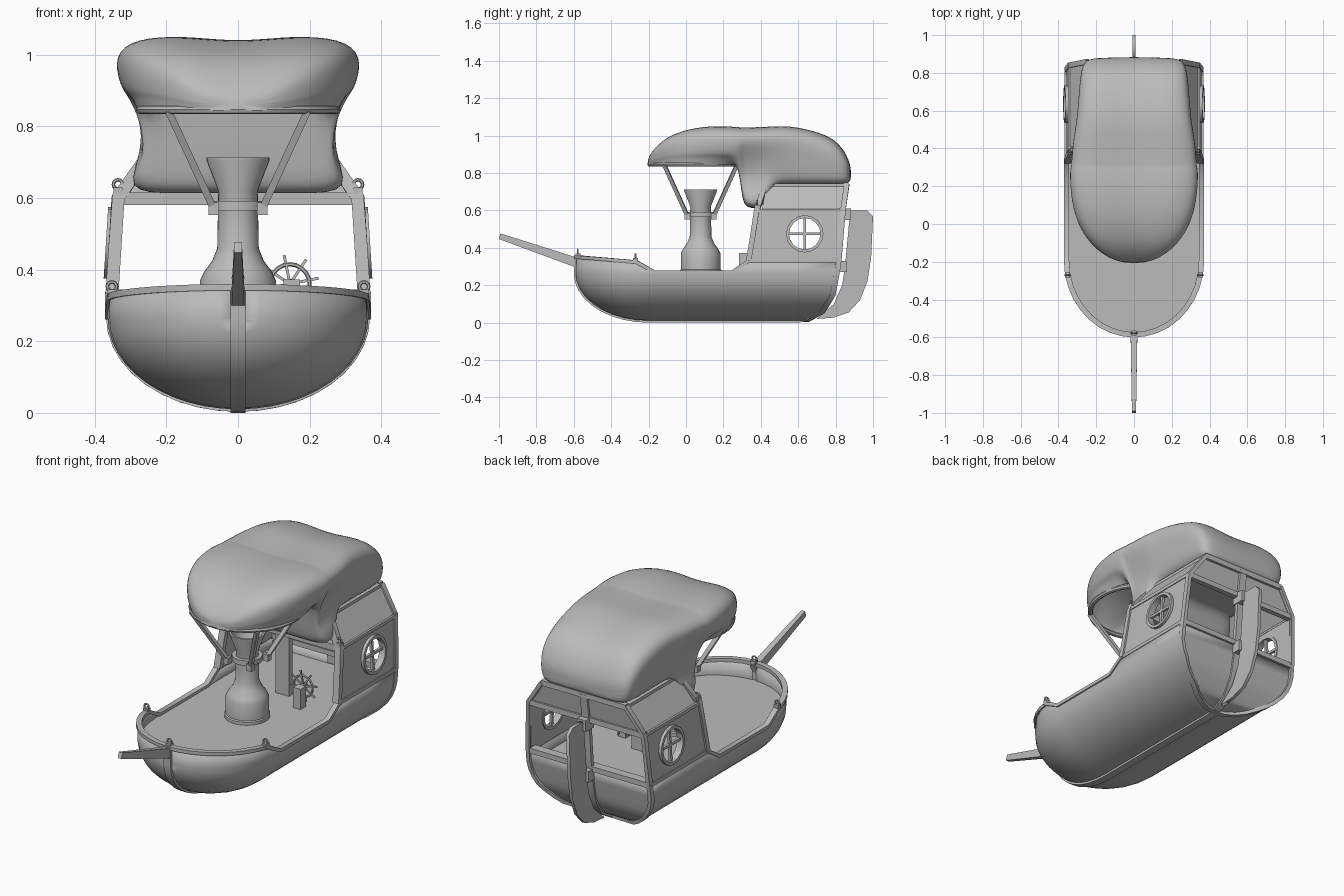
import bpy, bmesh
from math import sin, cos, pi, radians
from mathutils import Vector

if "Cube" in bpy.data.objects:
    bpy.data.objects.remove(bpy.data.objects["Cube"])

grey = bpy.data.materials.new("plain grey")
grey.use_nodes = True
grey.diffuse_color = (0.5, 0.5, 0.5, 1)
grey.node_tree.nodes["Principled BSDF"].inputs["Base Color"].default_value = (0.5, 0.5, 0.5, 1)


def finish(name, bm, smooth=True):
    bmesh.ops.remove_doubles(bm, verts=bm.verts, dist=0.0005)
    bmesh.ops.recalc_face_normals(bm, faces=bm.faces)
    me = bpy.data.meshes.new(name)
    bm.to_mesh(me)
    bm.free()
    me.materials.clear()
    me.materials.append(grey)
    ob = bpy.data.objects.new(name, me)
    bpy.context.scene.collection.objects.link(ob)
    if smooth:
        bpy.ops.object.select_all(action="DESELECT")
        ob.select_set(True)
        bpy.context.view_layer.objects.active = ob
        bpy.ops.object.shade_smooth_by_angle(angle=radians(35))
    return ob


def interp(table, t):
    if t <= table[0][0]:
        return table[0][1]
    for (a, va), (b, vb) in zip(table, table[1:]):
        if t <= b:
            return va + (vb - va) * (t - a) / (b - a)
    return table[-1][1]


def loft(rows, closed=False):
    bm = bmesh.new()
    grid = [[bm.verts.new(p) for p in r] for r in rows]
    n = len(rows[0])
    for r, q in zip(grid, grid[1:]):
        for k in range(n if closed else n - 1):
            bm.faces.new((r[k], r[(k + 1) % n], q[(k + 1) % n], q[k]))
    return bm, grid


def sweep(name, pts, w, h, axis, taper=1.0):
    """Rectangular bar along a path; h is the half size along axis, w across it."""
    pts = [Vector(p) for p in pts]
    axis = Vector(axis)
    rows = []
    for i, p in enumerate(pts):
        t = (pts[min(i + 1, len(pts) - 1)] - pts[max(i - 1, 0)]).normalized()
        s = axis.cross(t).normalized()
        u = t.cross(s)
        f = 1 + (taper - 1) * i / (len(pts) - 1)
        rows.append([p + s * w * f * a + u * h * f * b for a, b in ((1, 1), (-1, 1), (-1, -1), (1, -1))])
    bm, grid = loft(rows, True)
    bm.faces.new(grid[0])
    bm.faces.new(grid[-1])
    return finish(name, bm)


def lathe(name, profile, place, seg=24, close=False):
    prof = profile + profile[:1] if close else profile
    rows = [[place(r * cos(2 * pi * k / seg), r * sin(2 * pi * k / seg), z) for k in range(seg)] for r, z in prof]
    return finish(name, loft(rows, True)[0])


def ring(name, radius, thick, place, seg=24, sides=8):
    prof = [(radius + thick * cos(2 * pi * k / sides), thick * sin(2 * pi * k / sides)) for k in range(sides)]
    return lathe(name, prof, place, seg, True)


def plate(name, loops, thick, place):
    """Flat filled outline with optional holes, mapped into place."""
    cu = bpy.data.curves.new(name, "CURVE")
    cu.dimensions, cu.fill_mode, cu.extrude = "2D", "BOTH", thick / 2
    for loop in loops:
        sp = cu.splines.new("POLY")
        sp.points.add(len(loop) - 1)
        sp.use_cyclic_u = True
        for p, (a, b) in zip(sp.points, loop):
            p.co = (a, b, 0, 1)
    tmp = bpy.data.objects.new(name + "_outline", cu)
    bpy.context.scene.collection.objects.link(tmp)
    me = bpy.data.meshes.new_from_object(tmp.evaluated_get(bpy.context.evaluated_depsgraph_get()))
    bpy.data.objects.remove(tmp)
    bm = bmesh.new()
    bm.from_mesh(me)
    for v in bm.verts:
        v.co = place(*v.co)
    return finish(name, bm, False)


def box(name, c, size):
    c = Vector(c)
    d = Vector((0, 0, size[2] / 2))
    return sweep(name, [c - d, c + d], size[1] / 2, size[0] / 2, (1, 0, 0))


# Shape rules of the boat: stern line, cabin half width, rim height
STERN = [(0, .62), (.02, .66), (.06, .73), (.15, .785), (.3, .815), (.6, .84), (.74, .86)]
WALL = [(.33, .362), (.6, .345), (.735, .25)]
RIM = [(-.6, .352), (-.27, .325), (-.17, .27), (.24, .27), (.33, .33)]
stern = lambda z: interp(STERN, z)
wall_x = lambda z: interp(WALL, z)
X, Y, Z = (1, 0, 0), (0, 1, 0), (0, 0, 1)
HW = .364

# Hull: ellipsoid bow, straight middle, curved transom
stations = [(-.2 - .39 * sin(a), cos(a)) for a in [radians(d) for d in (88, 80, 70, 60, 50, 40, 30, 20, 10, 0)]]
stations += [(y, 1) for y in (-.17, .24, .33, .6)]
K = 12


def section(y, f, at_stern=False):
    row = []
    for k in range(-K - 1, K + 2):
        t = min(abs(k), K) / K * pi / 2
        x, z = HW * f * sin(t), .265 - .255 * f * cos(t)
        if abs(k) > K:
            z = interp(RIM, y)
        row.append((x if k > 0 else -x, stern(z) if at_stern else y, z))
    return row


rows = [section(y, f) for y, f in stations] + [section(.8, 1, True)]
bm, grid = loft(rows)
last = grid[-1]
n = len(last)
for k in range(n // 2):
    ids = (k, k + 1, n - 2 - k, n - 1 - k)
    bm.faces.new([last[i] for i in dict.fromkeys(ids)])
hull = finish("hull", bm)
mod = hull.modifiers.new("thickness", "SOLIDIFY")
mod.thickness, mod.offset = .015, -1

# Deck, rim, keel and bowsprit
half = [((HW - .008) * f, y) for y, f in stations] + [(HW - .008, .8)]
plate("deck", [half + [(-x, y) for x, y in reversed(half)]], .012, lambda a, b, c: (a, b, .258 + c))
rim = [((HW - .007) * f, y + .004, interp(RIM, y)) for y, f in stations if y < .34]
sweep("rim", [(-x, y, z) for x, y, z in reversed(rim)] + rim, .014, .009, Z)
keel = [(0, -.59, .35)] + [(0, y, .265 - .255 * f) for y, f in stations]
keel += [(0, stern(z), z) for z in (.02, .06, .15, .3, .45, .6, .74)]
sweep("keel_and_sternpost", keel, .01, .021, X)
sweep("bowsprit", [(0, -.575, .318), (0, -.996, .462)], .026, .018, X, .6)

# Rudder and hinges
blade = [(.878, .6), (.97, .6), (1, .57), (.99, .35), (.97, .22), (.93, .12), (.87, .055), (.79, .027), (.7, .02),
         (.79, .1), (.835, .2), (.85, .3)]
plate("rudder", [blade], .018, lambda a, b, c: (c, a, b))
for z in (.3, .58):
    box("rudder_hinge", (0, stern(z) + .01, z), (.05, .07, .06))

# Cabin sides, mirrored
WY, WZ = .635, .475
circle = [(WY + .09 * cos(k * pi / 10), WZ + .09 * sin(k * pi / 10)) for k in range(20)]
side = [(.345, .32), (stern(.32), .32), (stern(.6), .6), (.38, .6)]
slope = [(.405, .6), (stern(.6), .6), (stern(.735), .735), (.43, .735)]
FRONT = [(.33, .335), (.45, .355), (.6, .378), (.735, .425)]
for s in (1, -1):
    on_side = lambda a, b, c: (s * (wall_x(b) - .008 + c), a, b)
    plate("cabin_side", [side, circle], .016, on_side)
    plate("roof_slope", [slope], .016, on_side)
    for z in (.33, .6, .735):
        sweep("side_trim", [on_side(interp(FRONT, z), z, .002), on_side(stern(z), z, .002)], .011, .009, Z)
    sweep("front_post", [on_side(y, z, -.002) for z, y in FRONT], .018, .014, Y)
    corner = [(s * HW * sin(t), .265 - .255 * cos(t)) for t in [k * pi / 20 for k in range(11)]]
    corner += [(s * wall_x(z), z) for z in (.33, .6, .735)]
    sweep("stern_corner", [(x * .985, stern(z), z + .003) for x, z in corner], .01, .014, Y)
    # Round window with cross bars
    on_window = lambda a, b, c: on_side(WY + a, WZ + b, c + .008)
    lathe("window_frame", [(.084, -.02), (.1, -.02), (.1, .016), (.084, .016)], on_window, 16, True)
    sweep("window_bar", [on_window(-.09, 0, -.005), on_window(.09, 0, -.005)], .007, .007, Z)
    sweep("window_bar", [on_window(0, -.09, -.005), on_window(0, .09, -.005)], .007, .007, Y)

# Cross beams, back gable, roof and the post behind the chimney
for z, depth in ((.33, .024), (.6, .014), (.735, .014)):
    w, y = wall_x(z), stern(z) + .01 - depth
    sweep("back_beam", [(-w, y, z), (w, y, z)], depth, .014, Z)
sweep("front_beam", [(-.34, .385, .598), (.34, .385, .598)], .016, .018, Z)
plate("back_gable", [[(-.34, .6), (.34, .6), (.25, .735), (-.25, .735)]], .012, lambda a, b, c: (a, stern(b) - .008 + c, b))
plate("roof", [[(-.25, .43), (.25, .43), (.25, .855), (-.25, .855)]], .012, lambda a, b, c: (a, b, .735 + c))
box("centre_post", (0, .39, .425), (.08, .03, .34))

# Burner chimney with collar and struts
CY = .078
upright = lambda a, b, c: (a, CY + b, c)
lathe("chimney", [(.111, .26), (.111, .28), (.106, .285), (.106, .37), (.094, .395), (.072, .425), (.058, .46),
                  (.055, .62), (.088, .705), (.088, .713), (.078, .713), (.045, .62), (0, .62)], upright, 32)
lathe("collar", [(.054, .565), (.076, .565), (.076, .592), (.054, .592)], upright, 12, True)
for sx in (1, -1):
    for sy in (1, -1):
        foot, head = (sx * .068, CY + sy * .07, .57), (sx * .195, CY + sy * .195, .845)
        sweep("strut", [foot, head], .01, .01, Y)
        box("strut_bracket", foot, (.03, .03, .035))
ring("mouth_ring", .272, .013, lambda a, b, c: (a, CY + b, .847 + c), 40)

# Sagging bag: y, half widths (bottom, waist, top), heights (bottom, waist, top)
BAG = [(-.205, .06, .07, .075, .845, .855, .88), (-.17, .14, .15, .155, .845, .87, .935),
       (-.1, .22, .23, .24, .845, .885, 1.0), (0, .272, .285, .302, .845, .89, 1.038),
       (.1, .285, .3, .333, .845, .89, 1.056), (.2, .275, .305, .346, .845, .89, 1.058),
       (.28, .24, .3, .348, .845, .885, 1.053), (.3, .27, .25, .347, .66, .755, 1.05),
       (.32, .335, .24, .345, .61, .75, 1.05), (.42, .335, .25, .335, .61, .755, 1.054),
       (.46, .25, .27, .328, .735, .78, 1.056), (.55, .25, .275, .31, .735, .8, 1.06),
       (.68, .255, .275, .298, .735, .8, 1.035), (.8, .255, .27, .287, .735, .8, .99),
       (.862, .25, .26, .265, .742, .79, .9), (.883, .2, .21, .215, .76, .785, .83)]
rows = []
for y, wb, wm, wt, zb, zm, zt in BAG:
    crown = min(zt - zm, .165)
    pts = [(0, zb), (wb / 2, zb), (wb, zb), (wm, zm), ((wm + wt) / 2, zt - crown * .95), (wt, zt - crown * .45),
           (wt * .91, zt - crown * .12), (wt * .55, zt), (0, zt - crown * .15)]
    pts = [(x, y, z) for x, z in pts]
    rows.append(pts + [(-x, a, z) for x, a, z in pts[-2:0:-1]])
bm, grid = loft(rows, True)
bm.faces.new(grid[0])
bm.faces.new(grid[-1])
mouth = [f for f in bm.faces if all(v.co.z < .846 and v.co.y < .285 for v in f.verts)]
bmesh.ops.delete(bm, geom=mouth, context="FACES")
bag = finish("balloon_bag", bm, False)
bag.data.shade_smooth()
bag.modifiers.new("soft", "SUBSURF").levels = 2

# Ship's wheel behind its pedestal
box("wheel_pedestal", (.15, .305, .315), (.045, .045, .115))
on_wheel = lambda a, b, c: (.145 + a, .345 + c, .36 + b)
ring("wheel_rim", .055, .006, on_wheel, 20, 6)
lathe("wheel_hub", [(0, -.04), (.012, -.04), (.014, .02), (0, .02)], on_wheel, 10)
for k in range(8):
    a = k * pi / 4 + .2
    sweep("wheel_spoke", [on_wheel(0, 0, 0), on_wheel(.082 * cos(a), .082 * sin(a), 0)], .004, .004, Y)

# Rope eyes on the rim and cabin
eyes = [(0, -.578, .36), (0, .855, .755)]
for s in (1, -1):
    eyes += [(s * .352, -.27, .335), (s * .335, .38, .62)]
for x, y, z in eyes:
    box("eye_base", (x, y, z), (.026, .026, .02))
    ring("rope_eye", .013, .005, lambda a, b, c: (x + a, y + c, z + .018 + b), 12, 6)
